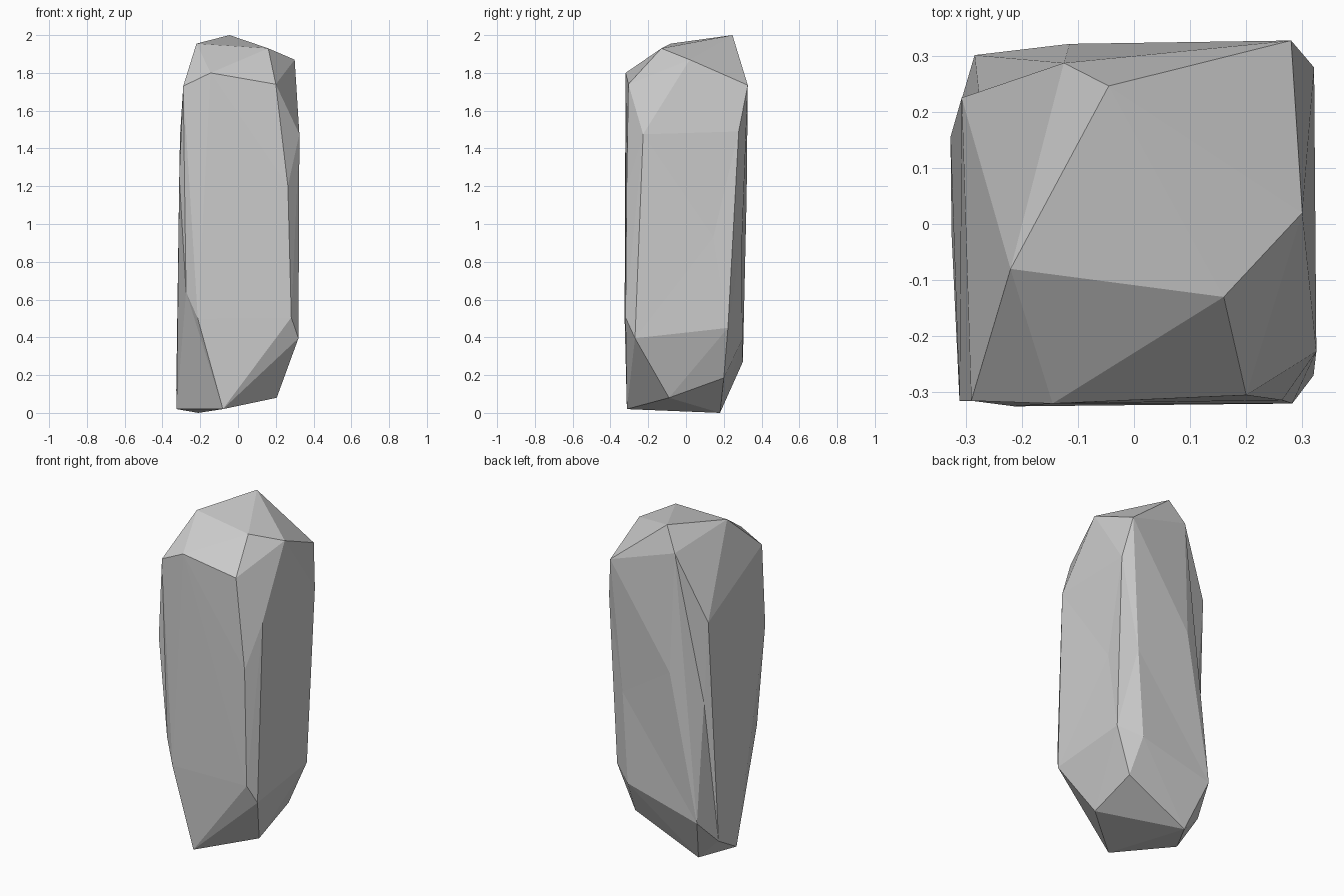
import bpy, bmesh
from mathutils import Vector

# Corner points of the rock, from the top down
crown = [(-.045, .246, 2.0), (-.22, -.08, 1.955), (.16, -.13, 1.93), (.30, .02, 1.87),
         (-.125, .287, 1.863), (.28, .327, 1.735)]
shoulder = [(-.145, -.32, 1.80), (.20, -.305, 1.74), (-.29, -.315, 1.73),
            (-.307, .225, 1.467), (.325, -.227, 1.475), (.321, .279, 1.49)]
waist = [(-.311, -.315, 1.25), (.264, -.314, 1.2), (-.115, .321, 1.15)]
foot = [(-.213, -.325, .50), (.282, -.32, .505), (.32, -.27, .395), (.307, .222, .45),
        (.183, .298, .39), (-.284, .301, .27), (-.327, .155, .12)]
base = [(-.08, -.313, .02), (-.325, -.02, .02), (-.21, .18, 0), (.205, -.09, .08), (.20, .20, .185)]

# Shallow dents: final position and the outward push used while hulling
dents = [((.218, .297, .935), (.055, .035, 0)),
         ((.306, .145, .93), (.04, 0, 0)),
         ((-.275, .22, .97), (-.035, .04, 0)),
         ((-.275, -.287, .64), (-.035, -.033, 0))]

bm = bmesh.new()
for p in crown + shoulder + waist + foot + base:
    bm.verts.new(p)
pulled = [(bm.verts.new(Vector(p) + Vector(push)), Vector(p)) for p, push in dents]

# Wrap the faceted skin, then pull the dents in
bmesh.ops.convex_hull(bm, input=bm.verts[:])
for v, p in pulled:
    v.co = p
bmesh.ops.delete(bm, geom=[v for v in bm.verts if not v.link_faces], context='VERTS')
bmesh.ops.recalc_face_normals(bm, faces=bm.faces[:])

mesh = bpy.data.meshes.new("rock_pillar")
bm.to_mesh(mesh)
bm.free()
rock = bpy.data.objects.new("rock_pillar", mesh)
bpy.context.collection.objects.link(rock)
